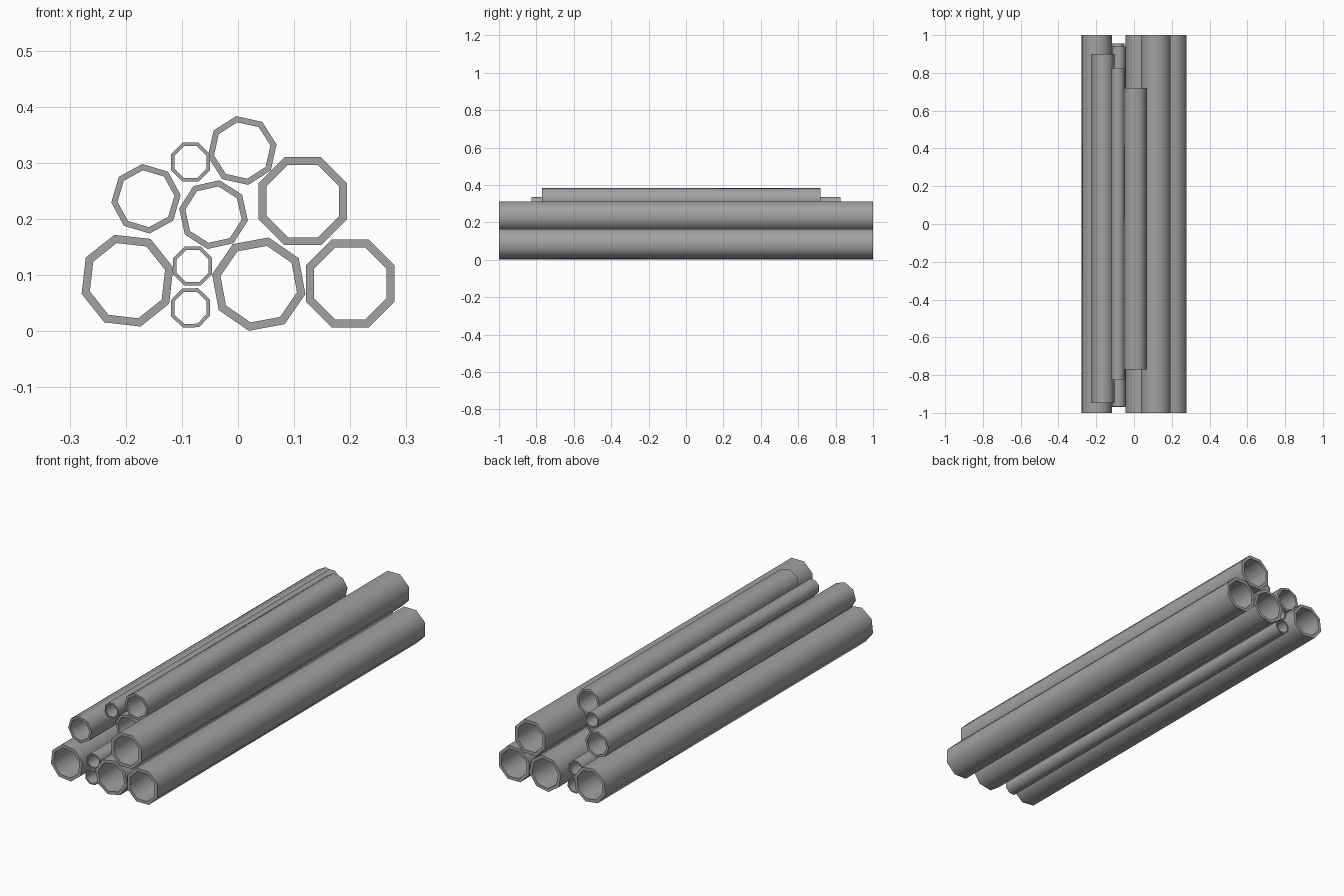
import bpy
import bmesh
from math import cos, sin, radians, tau

cube = bpy.data.objects.get("Cube")
if cube:
    bpy.data.objects.remove(cube, do_unlink=True)

SIDES = 8
WALL = 0.82  # bore radius as a share of the outer radius

steel = bpy.data.materials.new("grey_steel")
steel.use_nodes = True
colour = (0.36, 0.36, 0.36, 1)
steel.diffuse_color = colour
steel.node_tree.nodes["Principled BSDF"].inputs["Base Color"].default_value = colour


def pipe(name, radius, x, z, turn, front, back):
    """Open eight-sided tube along y, turned about its axis in degrees."""
    bm = bmesh.new()

    def ring(r, y):
        angles = [radians(turn) + tau * i / SIDES for i in range(SIDES)]
        return [bm.verts.new((r * cos(a), y, r * sin(a))) for a in angles]

    half = (back - front) / 2
    bore = radius * WALL
    # Cross-section loop: outside, back rim, bore, front rim
    rings = [ring(radius, -half), ring(radius, half), ring(bore, half), ring(bore, -half)]
    for k, a in enumerate(rings):
        b = rings[(k + 1) % len(rings)]
        for i in range(SIDES):
            j = (i + 1) % SIDES
            bm.faces.new((a[i], b[i], b[j], a[j]))
    bmesh.ops.recalc_face_normals(bm, faces=bm.faces)
    mesh = bpy.data.meshes.new(name)
    bm.to_mesh(mesh)
    bm.free()
    mesh.materials.append(steel)
    obj = bpy.data.objects.new(name, mesh)
    obj.location = (x, (front + back) / 2, z)
    bpy.context.collection.objects.link(obj)

    # Rounded sides, crisp rims
    bpy.ops.object.select_all(action="DESELECT")
    obj.select_set(True)
    bpy.context.view_layer.objects.active = obj
    bpy.ops.object.shade_smooth_by_angle(angle=radians(60))


LARGE, MEDIUM, SMALL = 0.085, 0.0622, 0.0376

# Large pipes, full length
for name, x, z, turn in (
    ("large_pipe_right", -0.197, 0.09, 16),
    ("large_pipe_middle", 0.037, 0.0838, 33),
    ("large_pipe_left", 0.2, 0.085, 22.5),
    ("large_pipe_upper", 0.1155, 0.2317, 22.5),
):
    pipe(name, LARGE, x, z, turn, -1, 1)

# Medium pipes
pipe("medium_pipe_right", MEDIUM, -0.164, 0.236, 6, -0.947, 0.9)
pipe("medium_pipe_middle", MEDIUM, -0.0437, 0.2077, 35, -0.765, 0.715)
pipe("medium_pipe_top", MEDIUM, 0.0075, 0.322, 10, -0.77, 0.72)

# Small pipes in the gaps
pipe("small_pipe_bottom", SMALL, -0.0847, 0.0415, 24, -0.97, 0.955)
pipe("small_pipe_middle", SMALL, -0.081, 0.116, 22.5, -0.965, 0.94)
pipe("small_pipe_top", SMALL, -0.0847, 0.3012, 22.5, -0.825, 0.825)
